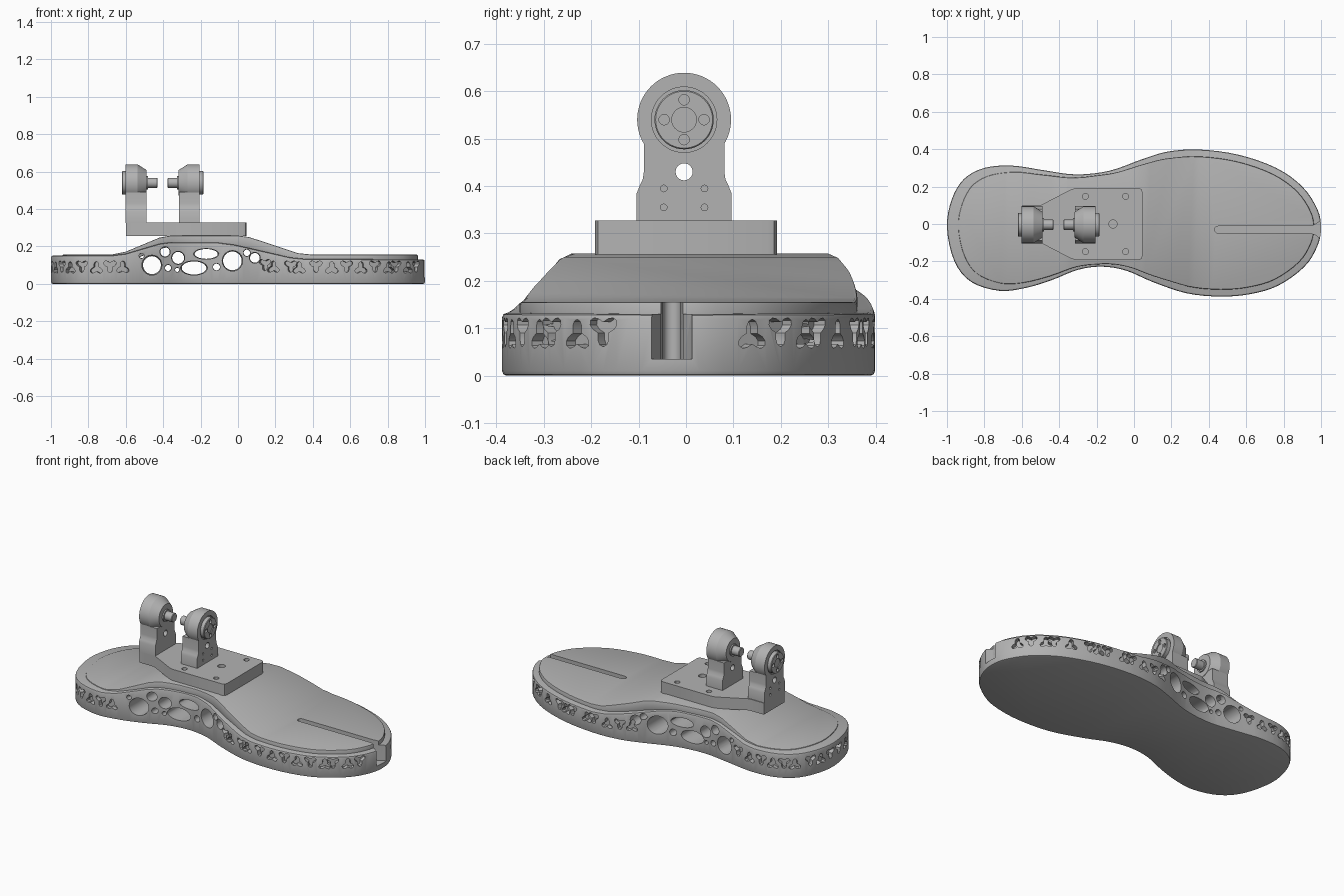
import bpy, bmesh, math
from mathutils import Vector

default_cube = bpy.data.objects.get("Cube")
if default_cube:
    bpy.data.objects.remove(default_cube, do_unlink=True)

grey = bpy.data.materials.new("plain_grey")
grey.use_nodes = True
grey.diffuse_color = (0.45, 0.45, 0.45, 1)
grey.node_tree.nodes["Principled BSDF"].inputs["Base Color"].default_value = grey.diffuse_color


# ---------- helpers ----------
def make_object(name, mesh_data):
    bmesh.ops.recalc_face_normals(mesh_data, faces=mesh_data.faces[:])
    mesh = bpy.data.meshes.new(name)
    mesh_data.to_mesh(mesh)
    mesh_data.free()
    mesh.materials.append(grey)
    obj = bpy.data.objects.new(name, mesh)
    bpy.context.collection.objects.link(obj)
    return obj


def activate(obj):
    bpy.ops.object.select_all(action='DESELECT')
    obj.select_set(True)
    bpy.context.view_layer.objects.active = obj


def bevel(obj, width, segments=2):
    activate(obj)
    mod = obj.modifiers.new("rounding", 'BEVEL')
    mod.width, mod.segments = width, segments
    mod.limit_method, mod.angle_limit = 'ANGLE', math.radians(45)
    mod.use_clamp_overlap = False
    bpy.ops.object.modifier_apply(modifier=mod.name)


def cut(obj, cutter):
    activate(obj)
    mod = obj.modifiers.new("cut", 'BOOLEAN')
    mod.operation, mod.solver, mod.object = 'DIFFERENCE', 'EXACT', cutter
    mod.use_self = True
    bpy.ops.object.modifier_apply(modifier=mod.name)


def finish(obj):
    activate(obj)
    bpy.ops.object.shade_smooth_by_angle(angle=math.radians(32))


def loft(bm, rings):
    """Closed skin through equal rings, capped at both ends."""
    loops = [[bm.verts.new(p) for p in ring] for ring in rings]
    count = len(loops[0])
    for low, high in zip(loops, loops[1:]):
        for i in range(count):
            j = (i + 1) % count
            bm.faces.new((low[i], low[j], high[j], high[i]))
    bm.faces.new(loops[0])
    bm.faces.new(loops[-1])


def circle(center, u, v, ru, rv, count=32):
    angles = [math.tau * i / count for i in range(count)]
    return [center + u * ru * math.cos(a) + v * rv * math.sin(a) for a in angles]


def lerp_profile(profile, x):
    for (xa, za), (xb, zb) in zip(profile, profile[1:]):
        if x <= xb:
            return za + (zb - za) * (x - xa) / (xb - xa)
    return profile[-1][1]


X, Y, Z = Vector((1, 0, 0)), Vector((0, 1, 0)), Vector((0, 0, 1))

# ---------- foot outline ----------
control = [Vector(p) for p in [
    (-1, -.02), (-.96, -.2), (-.87, -.31), (-.72, -.357), (-.58, -.342), (-.44, -.3),
    (-.3, -.245), (-.17, -.228), (-.04, -.25), (.1, -.31), (.28, -.37), (.46, -.388),
    (.62, -.375), (.77, -.33), (.91, -.23), (.98, -.12), (1, -.02), (.98, .08),
    (.9, .2), (.76, .3), (.56, .37), (.35, .398), (.18, .387), (.04, .345),
    (-.13, .285), (-.31, .265), (-.48, .287), (-.65, .312), (-.8, .3), (-.91, .24), (-.975, .13)]]
outline = []
for i in range(len(control)):
    a, b, c, d = (control[(i + k - 1) % len(control)] for k in range(4))
    for step in range(4):
        t = step / 4
        outline.append(b + (c - a) * t / 2 + (a * 2 - b * 5 + c * 4 - d) * t * t / 2
                       + (b * 3 - a - c * 3 + d) * t ** 3 / 2)


def outward(i):
    tangent = (outline[(i + 1) % len(outline)] - outline[i - 1]).normalized()
    return Vector((tangent.y, -tangent.x))


top_profile = [(-1.1, .156), (-.68, .156), (-.6, .172), (-.42, .247), (-.36, .258), (0, .258),
               (.06, .25), (.32, .164), (.4, .156), (1.1, .156)]
rim_profile = [(-1.1, .151), (-.68, .151), (-.6, .161), (-.42, .214), (-.36, .222), (-.12, .222),
               (-.02, .209), (.28, .141), (.36, .133), (1.1, .13)]
inset_profile = [(-1.1, .06), (-.95, .06), (-.6, .03), (-.2, .012), (.2, .037), (1.1, .038)]


def slab(name, points, profile, bottom):
    """Outline raised to a top that follows a side profile."""
    bm = bmesh.new()
    bm.faces.new([bm.verts.new((p.x, p.y, 0)) for p in points])
    for x, _ in profile[1:-1]:
        bmesh.ops.bisect_plane(bm, geom=bm.verts[:] + bm.edges[:] + bm.faces[:], dist=.0001,
                               plane_co=(x, 0, 0), plane_no=X)
    lower = bm.verts[:]
    raised = bmesh.ops.extrude_face_region(bm, geom=bm.faces[:], use_keep_orig=True)
    for v in raised["geom"]:
        if isinstance(v, bmesh.types.BMVert):
            v.co.z = lerp_profile(profile, v.co.x)
    for v in lower:
        v.co.z = bottom(v.co.x)
    return make_object(name, bm)


sole = slab("sole", outline, rim_profile, lambda x: 0)
bevel(sole, .01)
inner = [p - outward(i) * lerp_profile(inset_profile, p.x) for i, p in enumerate(outline)]
insole = slab("insole", inner, top_profile, lambda x: lerp_profile(top_profile, x) - .06)
bevel(insole, .006)

# ---------- toe slot ----------
bm = bmesh.new()
end = [(.448 - .018 * math.sin(a), .018 * math.cos(a)) for a in
       [math.pi * k / 8 for k in range(9)]]
flare = [(.93, -.018), (.965, -.024), (.99, -.042), (1.1, -.05)]
plan = end + flare + [(x, -y) for x, y in reversed(flare)]
loft(bm, [[Vector((x, y - .03, z)) for x, y in plan] for z in (.035, .4)])
slot_cutter = make_object("slot_cutter", bm)
cut(sole, slot_cutter)
cut(insole, slot_cutter)

# ---------- three-lobed pockets around the wall ----------
bm = bmesh.new()
spacing, travelled, flip = .077, 0, 1
for i, p in enumerate(outline):
    travelled += (p - outline[i - 1]).length
    near_slot = p.x > .9 and abs(p.y + .03) < .085
    if travelled < spacing:
        continue
    travelled -= spacing
    if -.56 < p.x < .1 or near_slot:
        continue
    normal = outward(i).to_3d()
    side = Z.cross(normal)
    flip = -flip
    middle = .09 + .4 * max(0, lerp_profile(rim_profile, p.x) - .152) - flip * .008
    center = p.to_3d() + Z * middle
    ring = []
    for k in range(24):
        angle = math.tau * k / 24
        radius = .026 + .011 * math.cos(3 * angle)
        ring.append(side * radius * math.sin(angle) + Z * flip * radius * math.cos(angle))
    loft(bm, [[center + normal * depth + q for q in ring] for depth in (-.028, .02)])
pocket_cutter = make_object("pocket_cutter", bm)
cut(sole, pocket_cutter)

# ---------- openings through the arch: x, z, half width, half height ----------
openings = [(-.46, .1, .048, .048), (-.39, .171, .025, .025), (-.32, .139, .032, .032),
            (-.17, .16, .062, .026), (-.235, .085, .066, .035), (-.03, .123, .05, .05),
            (-.115, .09, .018, .018), (.047, .166, .017, .017), (.09, .139, .026, .026),
            (-.515, .15, .012, .012), (-.374, .085, .016, .016), (-.325, .075, .011, .011)]
bm = bmesh.new()
for x, z, wide, high in openings:
    loft(bm, [circle(Vector((x, y, z)), X, Z, wide * s, high * s, 24)
              for y, s in ((-.4, 1.15), (0, 1), (.4, 1.15))])
arch_cutter = make_object("arch_cutter", bm)
cut(sole, arch_cutter)

# ---------- mounting plate ----------
half = [(.045, .17), (.04, .186), (.025, .192), (-.31, .192), (-.335, .186), (-.5, .1), (-.6, .1)]
plate_plan = half + [(x, -y) for x, y in reversed(half)]
bm = bmesh.new()
loft(bm, [[Vector((x, y, z)) for x, y in plate_plan] for z in (.256, .327)])
plate = make_object("mounting_plate", bm)
bm = bmesh.new()
for x, y, r in [(-.26, .148, .016), (-.045, .148, .016), (-.045, -.148, .016),
                (-.26, -.148, .016), (-.112, 0, .022)]:
    loft(bm, [circle(Vector((x, y, z)), X, Y, r, r, 20) for z in (.28, .4)])
plate_cutter = make_object("plate_cutter", bm)
cut(plate, plate_cutter)

# ---------- pair of ankle brackets ----------
pivot = Vector((-.403, -.004, .54))


def turned(bm, sign, steps, dy=0, dz=0, count=48):
    """Round part along x from (distance, radius) steps."""
    loft(bm, [circle(pivot + X * sign * out + Y * dy + Z * dz, Y, Z, r, r, count)
              for out, r in steps])


body_half = [(.1, .326), (.1, .385), (.094, .4), (.087, .415), (.085, .43), (.085, .49)]
body_plan = body_half + [(-y, z) for y, z in reversed(body_half)]
cutters = [slot_cutter, pocket_cutter, arch_cutter, plate_cutter]
bracket_parts = []
for side_name, sign in (("right", -1), ("left", 1)):
    bm = bmesh.new()
    loft(bm, [[Vector((pivot.x + sign * out, pivot.y + y, z)) for y, z in body_plan]
              for out in (.087, .198)])
    body = make_object(side_name + "_bracket_body", bm)
    bm = bmesh.new()
    turned(bm, sign, [(.085, .068), (.134, .099), (.198, .099)], count=64)
    head = make_object(side_name + "_bracket_head", bm)
    bm = bmesh.new()
    turned(bm, sign, [(.188, .069), (.25, .069)])
    turned(bm, sign, [(0, .018), (.25, .018)], dz=-.11, count=24)
    for dy in (-.043, .043):
        for dz in (-.185, -.145):
            turned(bm, sign, [(.18, .007), (.25, .007)], dy, dz, 16)
    cutter = make_object("bracket_cutter", bm)
    cut(body, cutter)
    cut(head, cutter)
    bm = bmesh.new()
    turned(bm, sign, [(.18, .0625), (.215, .0625), (.218, .06)])
    boss = make_object(side_name + "_bearing_disc", bm)
    bm = bmesh.new()
    turned(bm, sign, [(.213, .026), (.25, .026)])
    for dy, dz in ((.042, 0), (-.042, 0), (0, .042), (0, -.042)):
        turned(bm, sign, [(.208, .011), (.25, .011)], dy, dz, 20)
    disc_cutter = make_object("disc_cutter", bm)
    cut(boss, disc_cutter)
    bm = bmesh.new()
    turned(bm, sign, [(.1, .036), (.077, .036), (.077, .027), (.03, .027), (.027, .024)], count=32)
    pin = make_object(side_name + "_pivot_pin", bm)
    cutters += [cutter, disc_cutter]
    bracket_parts += [body, head, boss, pin]

for helper in cutters:
    bpy.data.objects.remove(helper, do_unlink=True)
for part in [sole, insole, plate] + bracket_parts:
    finish(part)
